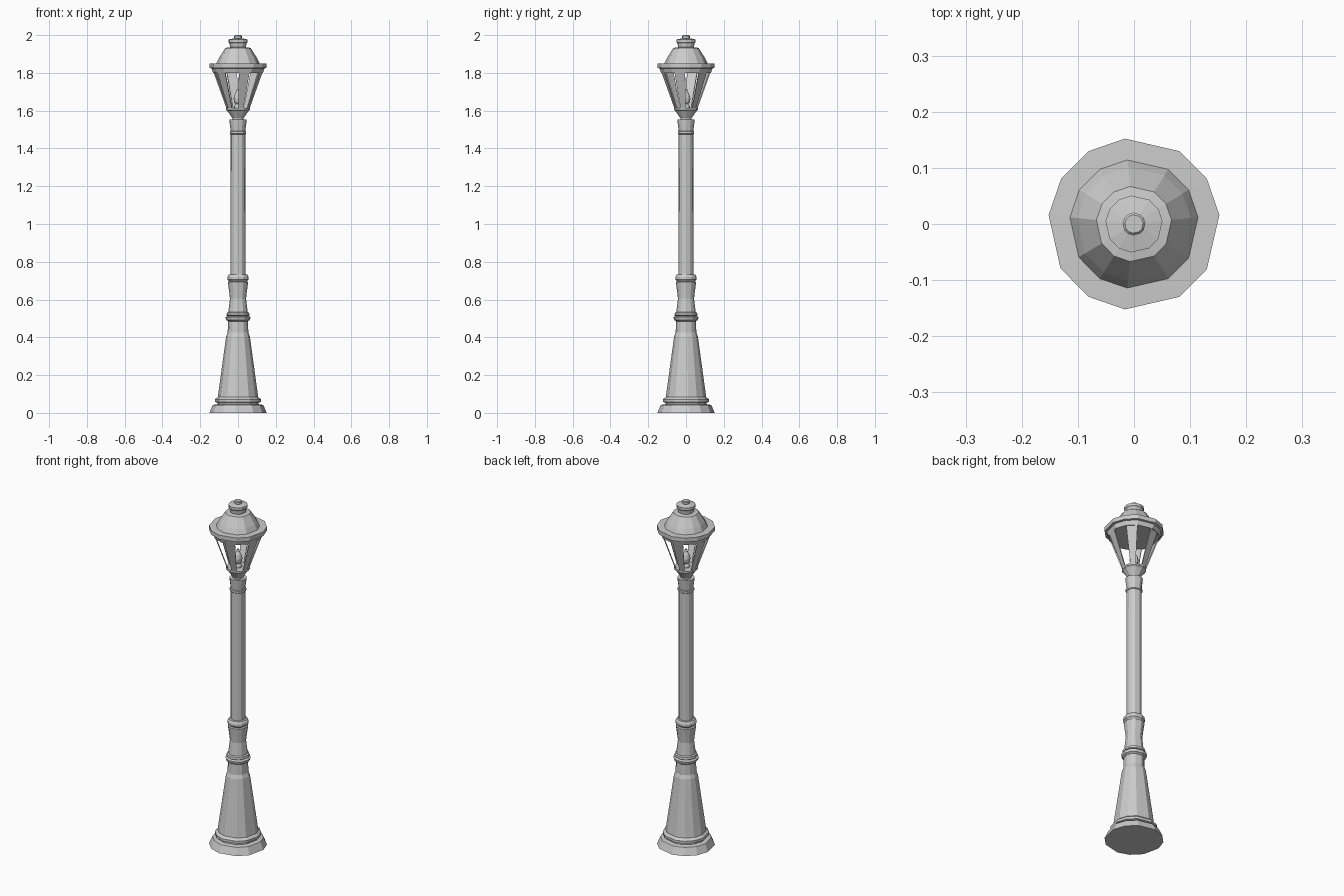
import bpy, bmesh, math
from mathutils import Vector

if "Cube" in bpy.data.objects:
    bpy.data.objects.remove(bpy.data.objects["Cube"])

metal = bpy.data.materials.new("grey metal")
metal.diffuse_color = (0.6, 0.6, 0.6, 1)
metal.use_nodes = True
metal.node_tree.nodes["Principled BSDF"].inputs["Base Color"].default_value = metal.diffuse_color

# Uneven twelve-sided cross-section shared by all turned parts
ANGLES = [6, 32, 58, 96, 122, 148, 174, 211, 238, 264, 302, 328]
SECTION = [Vector((math.cos(math.radians(a)), math.sin(math.radians(a)), 0)) * 1.02
           for a in ANGLES]


def finish(name, bm):
    bmesh.ops.recalc_face_normals(bm, faces=bm.faces)
    mesh = bpy.data.meshes.new(name)
    bm.to_mesh(mesh)
    bm.free()
    mesh.materials.append(metal)
    obj = bpy.data.objects.new(name, mesh)
    bpy.context.collection.objects.link(obj)
    return obj


def turned(name, profile):
    """Sweep (radius, height) pairs around the section and cap both ends."""
    bm = bmesh.new()
    rings = [[bm.verts.new(p * r + Vector((0, 0, z))) for p in SECTION]
             for r, z in profile]
    n = len(SECTION)
    for low, high in zip(rings, rings[1:]):
        for i in range(n):
            j = (i + 1) % n
            bm.faces.new((low[i], low[j], high[j], high[i]))
    bm.faces.new(rings[0][::-1])
    bm.faces.new(rings[-1])
    return finish(name, bm)


# Foot and tapered pedestal
turned("plinth", [(.15, 0), (.132, .042), (.108, .046), (.108, .056)])
turned("plinth_ring", [(.108, .054), (.12, .058), (.12, .072), (.106, .084)])
turned("pedestal", [(.106, .08), (.062, .405), (.054, .425), (.052, .49)])

# Waisted collar between pedestal and shaft
turned("lower_ring", [(.052, .485), (.062, .492), (.066, .507), (.052, .513)])
turned("middle_ring", [(.052, .511), (.06, .517), (.058, .53), (.051, .534)])
turned("collar", [(.051, .53), (.042, .605), (.046, .64), (.053, .692), (.046, .696)])
turned("upper_ring", [(.046, .696), (.055, .706), (.055, .72), (.048, .732), (.038, .734)])

# Shaft and its capital
turned("shaft", [(.039, .73), (.038, 1.485)])
turned("capital", [(.038, 1.474), (.043, 1.478), (.043, 1.489), (.038, 1.492),
                   (.044, 1.54), (.045, 1.552)])

# Lantern cup and lamp
turned("lantern_cup", [(.028, 1.55), (.03, 1.56), (.054, 1.597),
                       (.062, 1.603), (.062, 1.613)])
turned("lamp_socket", [(.02, 1.61), (.02, 1.622), (.013, 1.635)])
turned("lamp_bulb", [(.011, 1.632), (.02, 1.645), (.023, 1.665),
                     (.018, 1.685), (.008, 1.702), (.006, 1.715)])


def lantern_post(name, angle):
    """Thin flat bar that widens from the cup to the brim."""
    bm = bmesh.new()
    half = math.radians(13)
    quads = []
    for inset in (0, .006):
        quads.append([bm.verts.new(((r - inset) * math.cos(angle + s * half),
                                    (r - inset) * math.sin(angle + s * half), z))
                      for r, z, s in ((.06, 1.608, -1), (.06, 1.608, 1),
                                      (.131, 1.806, 1), (.131, 1.806, -1))])
    outer, inner = quads
    bm.faces.new(outer)
    bm.faces.new(inner[::-1])
    for i in range(4):
        j = (i + 1) % 4
        bm.faces.new((outer[j], outer[i], inner[i], inner[j]))
    finish(name, bm)


for k in range(6):
    lantern_post(f"lantern_post_{k + 1}", math.radians(45 + 60 * k))

# Lantern roof, vent and finial
turned("brim", [(.13, 1.8), (.138, 1.824), (.15, 1.826), (.15, 1.85), (.114, 1.851)])
turned("roof", [(.114, 1.848), (.1, 1.878), (.066, 1.932), (.04, 1.936)])
turned("vent", [(.041, 1.934), (.044, 1.955), (.05, 1.962), (.05, 1.977), (.02, 1.983)])
turned("finial", [(.016, 1.98), (.02, 1.986), (.02, 1.996), (.016, 2.0)])
